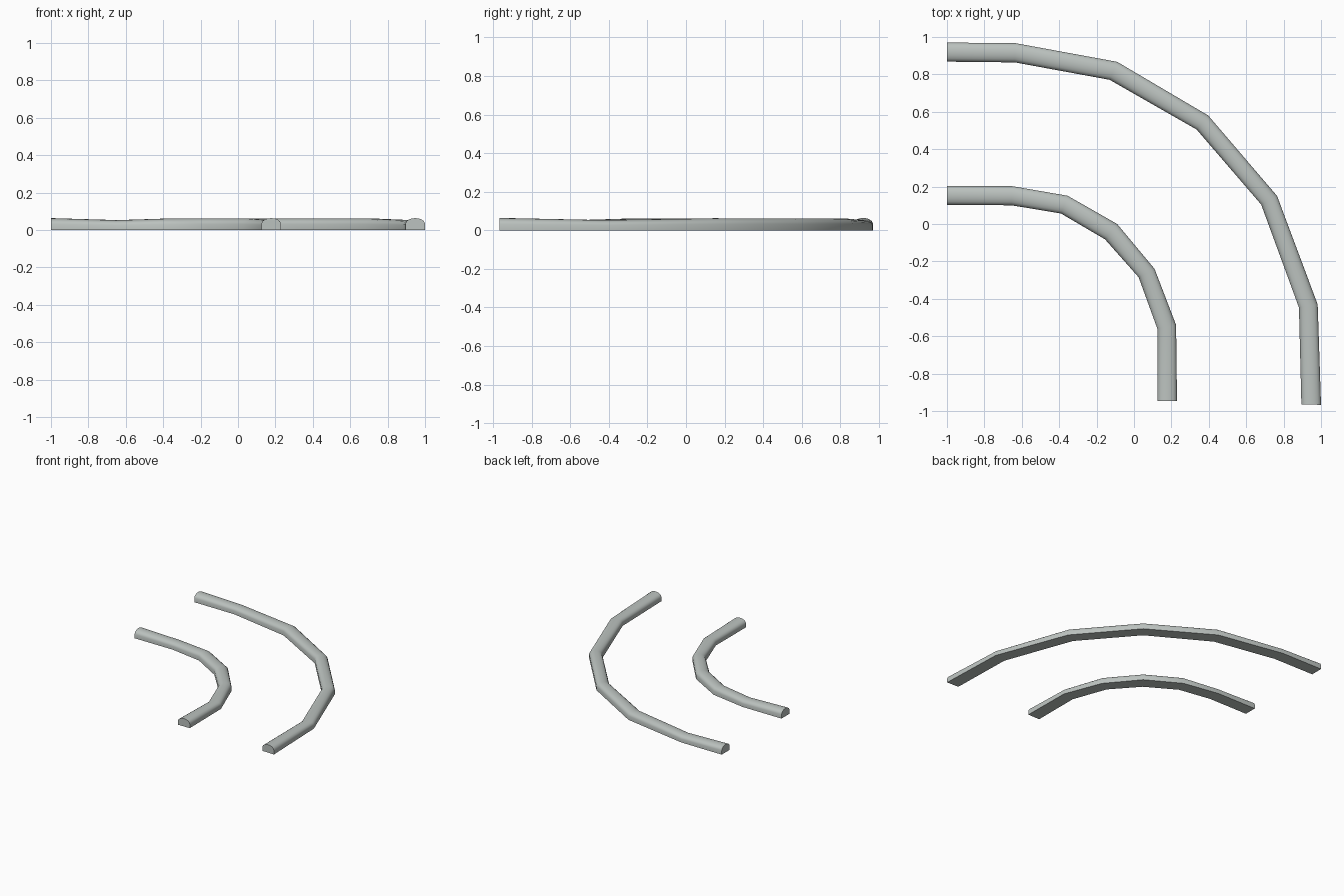
import bpy, bmesh
from mathutils import Vector

if "Cube" in bpy.data.objects:
    bpy.data.objects.remove(bpy.data.objects["Cube"])

steel = bpy.data.materials.new("pale grey steel")
steel.diffuse_color = (0.50, 0.54, 0.52, 1)
steel.use_nodes = True
steel.node_tree.nodes["Principled BSDF"].inputs["Base Color"].default_value = steel.diffuse_color

# half-round cross-section: (position across 0..1, height fraction)
PROFILE = [(0, 0), (0, 0.52), (0.06, 0.74), (0.17, 0.88), (0.33, 0.97), (0.5, 1),
           (0.67, 0.97), (0.83, 0.88), (0.94, 0.74), (1, 0.52), (1, 0)]
HEIGHTS = [0.064, 0.053, 0.062, 0.062, 0.062, 0.053, 0.064]


def rail(name, outer, inner):
    """Sweep the cross-section between an outer and an inner edge path."""
    bm = bmesh.new()
    rings = []
    for o, i, h in zip(outer, inner, HEIGHTS):
        o, i = Vector(o), Vector(i)
        ring = []
        for t, z in PROFILE:
            p = o.lerp(i, t)
            ring.append(bm.verts.new((p.x, p.y, z * h)))
        rings.append(ring)
    n = len(PROFILE)
    for a, b in zip(rings, rings[1:]):
        for k in range(n):
            m = (k + 1) % n
            bm.faces.new((a[k], a[m], b[m], b[k]))
    bm.faces.new(rings[0])
    bm.faces.new(rings[-1])
    bmesh.ops.recalc_face_normals(bm, faces=bm.faces)
    mesh = bpy.data.meshes.new(name)
    bm.to_mesh(mesh)
    bm.free()
    mesh.materials.append(steel)
    ob = bpy.data.objects.new(name, mesh)
    bpy.context.collection.objects.link(ob)
    bpy.ops.object.select_all(action='DESELECT')
    ob.select_set(True)
    bpy.context.view_layer.objects.active = ob
    bpy.ops.object.shade_smooth_by_angle(angle=0.7)


# large outside rail of the curve
rail("outer_rail",
     [(-1, .97), (-.635, .967), (-.09, .867), (.397, .58), (.765, .15), (.982, -.43), (1, -.967)],
     [(-1, .868), (-.637, .864), (-.13, .771), (.335, .505), (.68, .104), (.882, -.447), (.895, -.964)])

# small inside rail of the curve
rail("inner_rail",
     [(-1, .204), (-.65, .202), (-.355, .151), (-.09, 0), (.11, -.24), (.225, -.54), (.23, -.947)],
     [(-1, .102), (-.655, .1), (-.39, .056), (-.155, -.082), (.025, -.285), (.125, -.56), (.125, -.947)])
